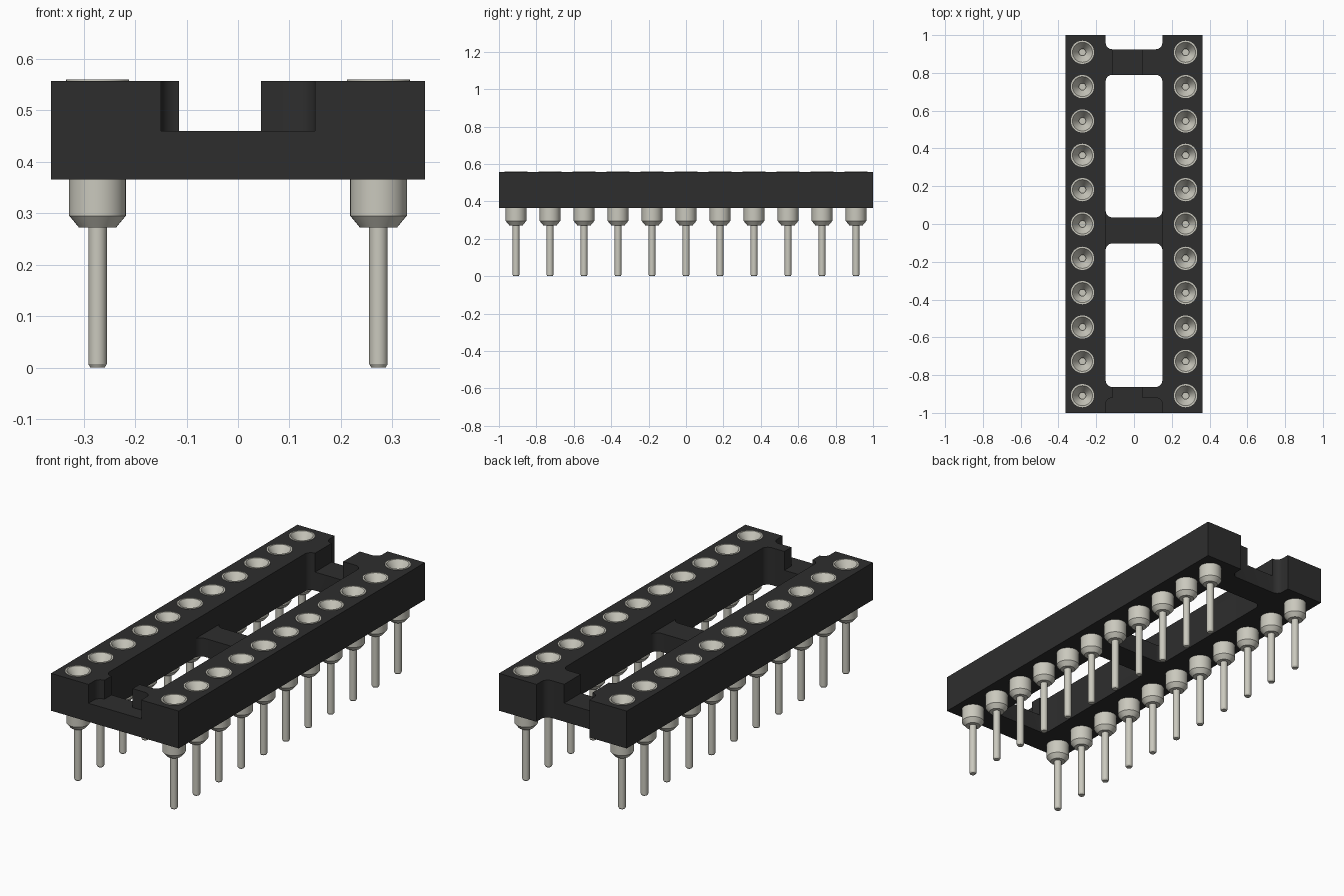
import bpy, bmesh, math

if "Cube" in bpy.data.objects:
    bpy.data.objects.remove(bpy.data.objects["Cube"], do_unlink=True)


def material(name, rgb):
    m = bpy.data.materials.new(name)
    m.use_nodes = True
    m.diffuse_color = (*rgb, 1)
    m.node_tree.nodes["Principled BSDF"].inputs["Base Color"].default_value = (*rgb, 1)
    return m


black = material("black_plastic", (0.027, 0.027, 0.027))
metal = material("pale_metal", (0.59, 0.58, 0.51))

BOTTOM, STEP, TOP = 0.365, 0.46, 0.557
INNER, FILLET = 0.15, 0.035
PIN_X, PIN_COUNT, PITCH = 0.273, 11, 0.1818
PIN_Y = [(i - (PIN_COUNT - 1) / 2) * PITCH for i in range(PIN_COUNT)]


def add_object(name, bm, mat):
    mesh = bpy.data.meshes.new(name)
    bmesh.ops.recalc_face_normals(bm, faces=bm.faces)
    bm.to_mesh(mesh)
    bm.free()
    mesh.materials.append(mat)
    obj = bpy.data.objects.new(name, mesh)
    bpy.context.collection.objects.link(obj)
    return obj


def prism(bm, points, z0, z1):
    face = bm.faces.new([bm.verts.new((x, y, z0)) for x, y in points])
    new = bmesh.ops.extrude_face_region(bm, geom=[face])["geom"]
    verts = [v for v in new if isinstance(v, bmesh.types.BMVert)]
    bmesh.ops.translate(bm, verts=verts, vec=(0, 0, z1 - z0))


def rectangle(x0, x1, y0, y1, r=0, steps=8):
    if not r:
        return [(x0, y0), (x1, y0), (x1, y1), (x0, y1)]
    centres = [(x1 - r, y1 - r), (x0 + r, y1 - r), (x0 + r, y0 + r), (x1 - r, y0 + r)]
    return [(cx + r * math.cos(a), cy + r * math.sin(a))
            for q, (cx, cy) in enumerate(centres)
            for a in [(q + s / steps) * math.pi / 2 for s in range(steps + 1)]]


def circle(cx, cy, r, n=32):
    return [(cx + r * math.cos(2 * math.pi * i / n),
             cy + r * math.sin(2 * math.pi * i / n)) for i in range(n)]


def cut(target, shapes, z0, z1):
    bm = bmesh.new()
    for points in shapes:
        prism(bm, points, z0, z1)
    cutter = add_object("cutter", bm, black)
    cutter.hide_render = True
    mod = target.modifiers.new("cut", "BOOLEAN")
    mod.operation, mod.solver, mod.object = "DIFFERENCE", "EXACT", cutter
    bpy.context.view_layer.objects.active = target
    bpy.ops.object.modifier_apply(modifier=mod.name)
    bpy.data.objects.remove(cutter, do_unlink=True)


def smooth(obj):
    bpy.ops.object.select_all(action="DESELECT")
    obj.select_set(True)
    bpy.context.view_layer.objects.active = obj
    bpy.ops.object.shade_smooth_by_angle(angle=math.radians(25))


# Plastic frame block
bm = bmesh.new()
prism(bm, rectangle(-0.363, 0.363, -1, 1), BOTTOM, TOP)
frame = add_object("socket_frame", bm, black)

# Two long windows and the open notch at the back
cut(frame, [rectangle(-INNER, INNER, -0.863, -0.103, FILLET),
            rectangle(-INNER, INNER, 0.035, 0.79, FILLET),
            rectangle(-INNER, INNER, 0.925, 1.2, FILLET)], 0.2, 0.8)
# Lowered front ledge
cut(frame, [rectangle(-INNER, INNER, -1.2, -0.92, FILLET)], STEP, 0.8)
# Lowered middle bar
cut(frame, [rectangle(-INNER, INNER, -0.17, 0.1)], STEP, 0.8)
# Off-centre channel across the bars
cut(frame, [rectangle(-0.115, 0.045, -1.1, 1.1)], STEP, 0.8)
# Pin pockets
cut(frame, [circle(sx * PIN_X, y, 0.057) for sx in (-1, 1) for y in PIN_Y], 0.45, 0.8)
smooth(frame)

# Turned pin: tail, shoulder, barrel, rim and funnel, as radius and height
PROFILE = [(0, 0), (0.014, 0), (0.018, 0.007), (0.018, 0.272), (0.036, 0.272),
           (0.055, 0.295), (0.055, 0.555), (0.0615, 0.555), (0.0615, 0.56),
           (0.053, 0.56), (0.018, 0.505), (0.018, 0.485), (0, 0.485)]
bm = bmesh.new()
verts = [bm.verts.new((r, 0, z)) for r, z in PROFILE]
edges = [bm.edges.new(pair) for pair in zip(verts, verts[1:])]
bmesh.ops.spin(bm, geom=verts + edges, cent=(0, 0, 0), axis=(0, 0, 1),
               angle=2 * math.pi, steps=32)
bmesh.ops.remove_doubles(bm, verts=bm.verts, dist=0.0001)
pin = add_object("contact_pin", bm, metal)
smooth(pin)

# Two rows of pins sharing one mesh
for side, sx in (("right", -1), ("left", 1)):
    for i, y in enumerate(PIN_Y):
        obj = pin.copy()
        obj.name = f"{side}_pin_{i + 1}"
        obj.location = (sx * PIN_X, y, 0)
        bpy.context.collection.objects.link(obj)
bpy.data.objects.remove(pin, do_unlink=True)
